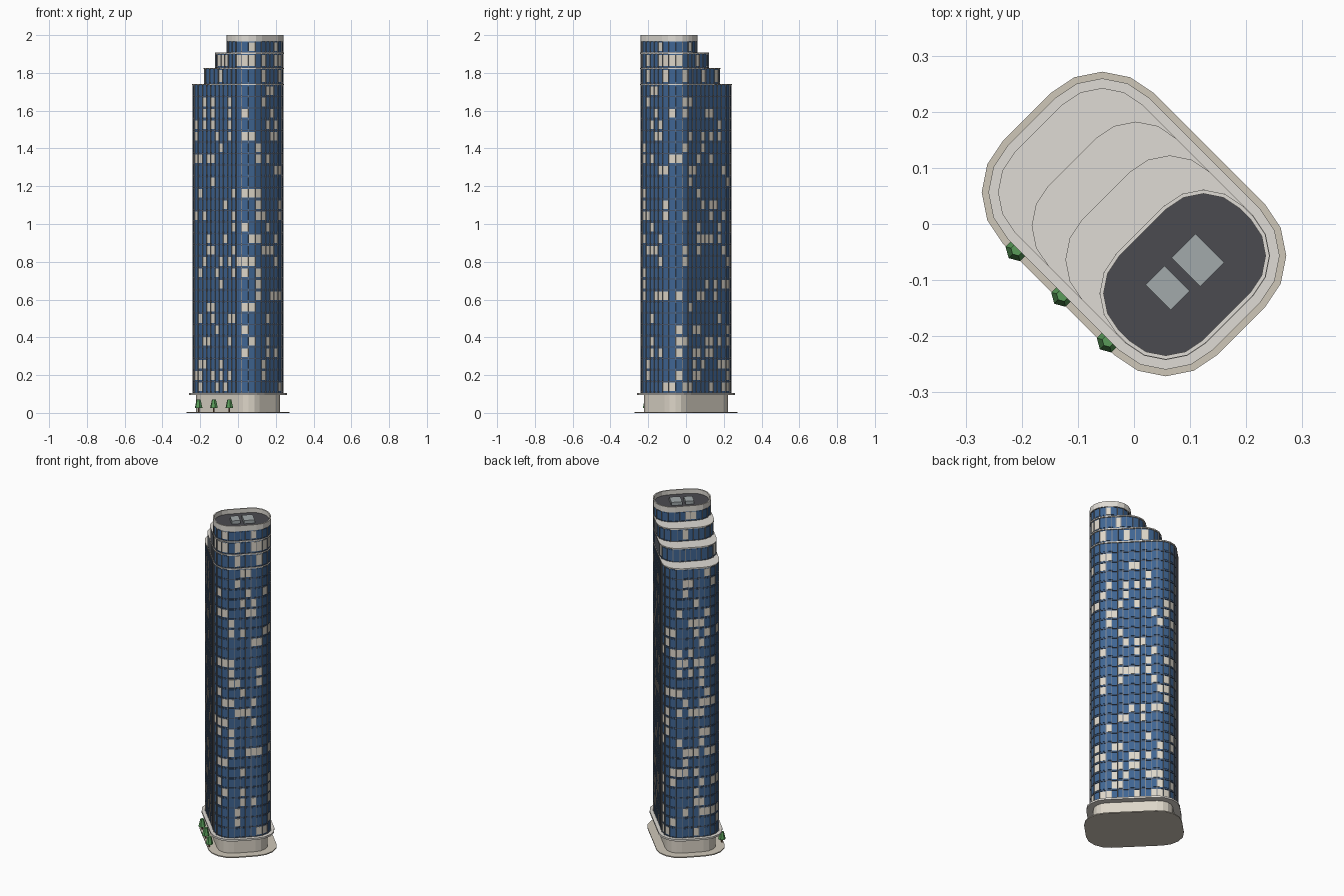
import bpy, bmesh, math, random
from mathutils import Vector, Matrix

if "Cube" in bpy.data.objects:
    bpy.data.objects.remove(bpy.data.objects["Cube"])

random.seed(4)
TURN = Matrix.Rotation(math.radians(-45), 4, 'Z')   # whole tower stands diagonally


def material(name, rgb):
    m = bpy.data.materials.new(name)
    m.diffuse_color = (*rgb, 1)
    m.use_nodes = True
    m.node_tree.nodes["Principled BSDF"].inputs["Base Color"].default_value = m.diffuse_color
    return m


STONE = material("stone", (0.62, 0.57, 0.48))
PALE = material("pale_concrete", (0.74, 0.71, 0.66))
GLASS = material("blue_glass", (0.05, 0.13, 0.29))
FRAME = material("dark_frame", (0.06, 0.09, 0.15))
FIN = material("fin_metal", (0.22, 0.24, 0.27))
LIT = material("light_panel", (0.72, 0.67, 0.58))
ROOF = material("roof_dark", (0.07, 0.07, 0.08))
STEEL = material("steel_grey", (0.36, 0.40, 0.41))
LEAF = material("leaf", (0.10, 0.33, 0.10))
BARK = material("bark", (0.2, 0.12, 0.06))


def finish(name, bm, *mats):
    bmesh.ops.recalc_face_normals(bm, faces=bm.faces)
    bm.transform(TURN)
    me = bpy.data.meshes.new(name)
    bm.to_mesh(me)
    bm.free()
    ob = bpy.data.objects.new(name, me)
    bpy.context.collection.objects.link(ob)
    for m in mats:
        me.materials.append(m)
    return ob


def outline(u0, u1, hv, r, cell=None):
    """Rounded rectangle, four facets per corner; straights split into cells."""
    pts = []
    centres = [(u1 - r, hv - r), (u0 + r, hv - r), (u0 + r, r - hv), (u1 - r, r - hv)]
    for i, (cx, cy) in enumerate(centres):
        for k in range(5):
            a = math.radians(90 * i + 22.5 * k)
            pts.append(Vector((cx + r * math.cos(a), cy + r * math.sin(a), 0)))
        if cell:
            a = math.radians(90 * (i + 1))
            nx, ny = centres[(i + 1) % 4]
            end = Vector((nx + r * math.cos(a), ny + r * math.sin(a), 0))
            start = pts[-1]
            n = max(1, round((end - start).length / cell))
            pts += [start.lerp(end, j / n) for j in range(1, n)]
    return pts


def add_prism(bm, pts, z0, z1, mat=0):
    lo = [bm.verts.new((p.x, p.y, z0)) for p in pts]
    hi = [bm.verts.new((p.x, p.y, z1)) for p in pts]
    faces = [bm.faces.new(lo[::-1]), bm.faces.new(hi)]
    n = len(pts)
    for i in range(n):
        j = (i + 1) % n
        faces.append(bm.faces.new((lo[i], lo[j], hi[j], hi[i])))
    for f in faces:
        f.material_index = mat


def slab(name, pts, z0, z1, mat):
    bm = bmesh.new()
    add_prism(bm, pts, z0, z1)
    return finish(name, bm, mat)


def facade(name, u0, z0, z1, floors):
    """Glass core with window panels, floor lines and vertical fins."""
    bm = bmesh.new()
    ins = 0.006
    pts = outline(u0 + ins, 0.24 - ins, 0.16 - ins, 0.1 - ins, 0.031)
    n, h = len(pts), (z1 - z0) / floors
    add_prism(bm, pts, z0, z1, 0)
    for f in range(floors):
        base = z0 + f * h
        add_prism(bm, outline(u0 + 0.003, 0.237, 0.157, 0.097), base - 0.002, base + 0.003, 1)
        for i in range(n):
            p, q = pts[i], pts[(i + 1) % n]
            d = (q - p).normalized()
            out = Vector((d.y, -d.x, 0)) * 0.002
            a, b = p.lerp(q, 0.06), p.lerp(q, 0.94)
            lit = random.random() < 0.24
            add_prism(bm, [a, a + out, b + out, b], base + 0.009, base + h - 0.006,
                      3 if lit else 0)
    for i in range(n):
        t = (pts[(i + 1) % n] - pts[i - 1]).normalized()
        out = Vector((t.y, -t.x, 0))
        p = pts[i]
        a, b = p - t * 0.0018 - out * 0.001, p + t * 0.0018 - out * 0.001
        add_prism(bm, [a, a + out * 0.007, b + out * 0.007, b], z0, z1, 2)
    return finish(name, bm, GLASS, FRAME, FIN, LIT)


# Ground slab, podium and canopy
slab("ground_slab", outline(-0.27, 0.27, 0.19, 0.13), 0, 0.006, STONE)
slab("podium", outline(-0.22, 0.22, 0.14, 0.08), 0.006, 0.096, LIT)
slab("podium_canopy", outline(-0.258, 0.258, 0.178, 0.118), 0.095, 0.106, PALE)

# Main shaft and three stepped tiers sharing the same front right end
tiers = [(0.106, 1.735, 27), (1.742, 1.82, 1), (1.827, 1.9, 1), (1.907, 1.967, 1)]
for i, (z0, z1, floors) in enumerate(tiers):
    u0 = -0.24 + 0.085 * i
    facade(f"tower_tier_{i + 1}", u0, z0, z1, floors)
    if i < 3:
        slab(f"terrace_{i + 1}", outline(u0 - 0.001, 0.241, 0.161, 0.101), z1, z1 + 0.007, PALE)

# Top roof with parapet ring
slab("top_roof", outline(0.018, 0.237, 0.157, 0.097), 1.965, 1.973, ROOF)
bm = bmesh.new()
outer, inner = outline(0.015, 0.24, 0.16, 0.1), outline(0.022, 0.233, 0.153, 0.093)
rings = [[bm.verts.new((p.x, p.y, z)) for p in ps]
         for ps, z in ((outer, 1.966), (outer, 2.0), (inner, 2.0), (inner, 1.966))]
for k in range(4):
    a, b = rings[k], rings[(k + 1) % 4]
    for i in range(len(a)):
        j = (i + 1) % len(a)
        bm.faces.new((a[i], a[j], b[j], b[i]))
finish("roof_parapet", bm, PALE)

# Rooftop machinery boxes
for i, (u, v, du, dv) in enumerate([(0.126, 0.035, 0.072, 0.06), (0.123, -0.038, 0.064, 0.048)]):
    box = [Vector((u + s * du / 2, v + t * dv / 2, 0))
           for s, t in ((-1, -1), (1, -1), (1, 1), (-1, 1))]
    slab(f"roof_unit_{i + 1}", box, 1.972, 1.993, STEEL)

# Row of trees along the long front left side
for i, u in enumerate((-0.115, 0, 0.115)):
    for part, r1, r2, z0, z1, mat in (("trunk", 0.004, 0.004, 0.005, 0.028, BARK),
                                      ("crown", 0.021, 0.011, 0.026, 0.07, LEAF)):
        bm = bmesh.new()
        bmesh.ops.create_cone(bm, cap_ends=True, segments=6, radius1=r1, radius2=r2,
                              depth=z1 - z0,
                              matrix=Matrix.Translation((u, -0.18, (z0 + z1) / 2)))
        finish(f"tree_{part}_{i + 1}", bm, mat)
